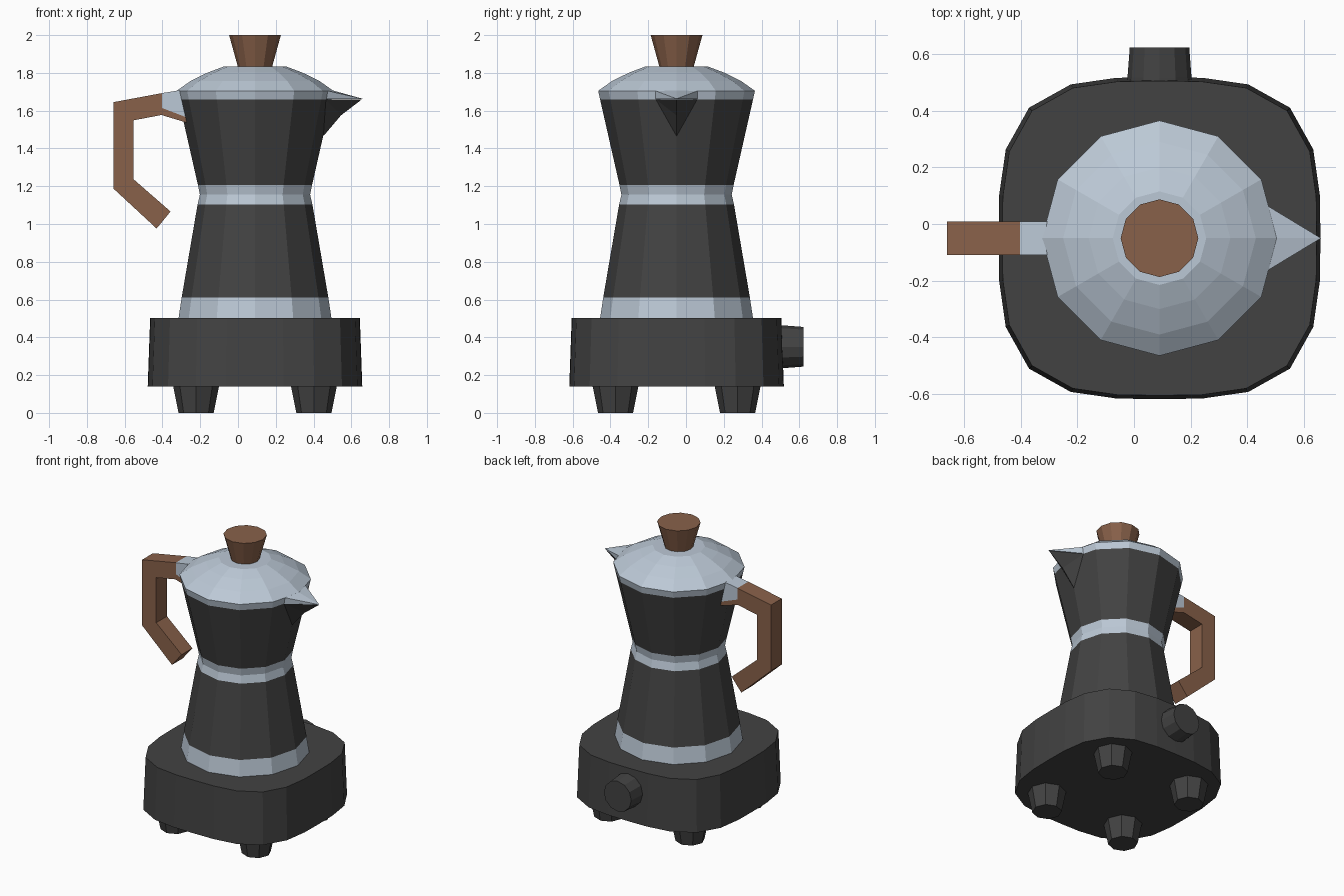
import bpy, bmesh
from math import sin, cos, pi
from mathutils import Vector

if "Cube" in bpy.data.objects:
    bpy.data.objects.remove(bpy.data.objects["Cube"])

CX, CY = 0.09, -0.05   # axis of the pot


def material(name, rgb):
    m = bpy.data.materials.new(name)
    m.diffuse_color = (*rgb, 1)
    m.use_nodes = True
    m.node_tree.nodes["Principled BSDF"].inputs["Base Color"].default_value = m.diffuse_color
    return m


DARK = material("charcoal", (0.055, 0.055, 0.055))
SILVER = material("pale_silver", (0.50, 0.58, 0.67))
WOOD = material("brown_wood", (0.25, 0.12, 0.068))


def finish(name, bm, mats, origin=(0, 0, 0)):
    bmesh.ops.recalc_face_normals(bm, faces=bm.faces)
    me = bpy.data.meshes.new(name)
    bm.to_mesh(me)
    bm.free()
    for m in mats:
        me.materials.append(m)
    ob = bpy.data.objects.new(name, me)
    ob.location = origin
    bpy.context.collection.objects.link(ob)
    return ob


def circle(a):
    return cos(a), sin(a)


def squircle(a):
    # rounded square outline with bulging sides
    c, s = abs(cos(a)), abs(sin(a))
    k = (c ** 3.3 + s ** 3.3) ** (-1 / 3.3)
    return cos(a) * k, sin(a) * k


def loft(name, rings, mats, origin, sides=12, shape=circle, bands=None):
    """Stack of (radius, height) rings, capped; bands = material per step."""
    bm = bmesh.new()
    loops = []
    for r, z in rings:
        pts = [shape(2 * pi * i / sides) for i in range(sides)]
        loops.append([bm.verts.new((r * x, r * y, z)) for x, y in pts])
    for k in range(len(rings) - 1):
        lo, hi = loops[k], loops[k + 1]
        for i in range(sides):
            j = (i + 1) % sides
            f = bm.faces.new((lo[i], lo[j], hi[j], hi[i]))
            f.material_index = bands[k] if bands else 0
    bm.faces.new(loops[0][::-1])
    bm.faces.new(loops[-1])
    return finish(name, bm, mats, origin)


def slab(name, profile, mat, width=0.118):
    """Extrude an x-z outline along y, centred on the pot axis."""
    bm = bmesh.new()
    face = bm.faces.new([bm.verts.new((x, CY - width / 2, z)) for x, z in profile])
    ext = bmesh.ops.extrude_face_region(bm, geom=[face])
    moved = [v for v in ext["geom"] if isinstance(v, bmesh.types.BMVert)]
    bmesh.ops.translate(bm, vec=(0, width, 0), verts=moved)
    return finish(name, bm, [mat])


def solid(name, pts, faces, mat):
    bm = bmesh.new()
    vs = [bm.verts.new((x, CY + y, z)) for x, y, z in pts]
    for f in faces:
        bm.faces.new([vs[i] for i in f])
    return finish(name, bm, [mat])


# Heater base and its four feet
loft("heater_base", [(0.568, 0.14), (0.555, 0.502)], [DARK], (CX, CY, 0), 24, squircle)
for sx, side in ((-1, "left"), (1, "right")):
    for sy, end in ((-1, "front"), (1, "back")):
        loft(f"{end}_{side}_foot", [(0.093, 0), (0.122, 0.145)], [DARK],
             (CX + sx * 0.312, CY + sy * 0.323, 0), 8)

# Control dial on the back of the base
dial = loft("control_dial", [(0.115, 0), (0.113, 0.06), (0.105, 0.165)], [DARK],
            (CX, 0.457, 0.35))
dial.rotation_euler = (-pi / 2, 0, 0)

# Pot body: silver foot band, dark boiler, silver waist, dark jug
loft("pot_body",
     [(0.405, 0.50), (0.388, 0.612), (0.304, 1.103), (0.292, 1.155), (0.302, 1.206), (0.405, 1.66)],
     [DARK, SILVER], (CX, CY, 0), bands=[1, 0, 1, 1, 0])

# Domed lid and its grip
loft("lid", [(0.405, 1.66), (0.415, 1.705), (0.34, 1.758), (0.25, 1.802), (0.165, 1.834)],
     [SILVER], (CX, CY, 0))
loft("lid_grip", [(0.09, 1.83), (0.137, 2.0)], [WOOD], (CX, CY, 0))

# Dark pouring spout
solid("spout", [(0.465, -0.11, 1.66), (0.465, 0.11, 1.66), (0.656, 0, 1.66),
                (0.545, 0, 1.575), (0.452, 0, 1.465)],
      [(0, 1, 2), (0, 2, 3), (1, 3, 2), (0, 3, 4), (1, 4, 3), (0, 4, 1)], DARK)

# Silver lid tongue covering the spout
solid("spout_cover", [(0.475, -0.112, 1.705), (0.475, 0.112, 1.705), (0.505, 0, 1.706),
                      (0.66, 0, 1.663), (0.468, -0.112, 1.661), (0.468, 0.112, 1.661)],
      [(0, 3, 2), (1, 2, 3), (0, 4, 3), (1, 3, 5), (4, 5, 3), (0, 2, 1), (0, 1, 5, 4)], SILVER)

# Wooden handle and silver bracket
slab("handle", [(-0.402, 1.693), (-0.66, 1.645), (-0.66, 1.188), (-0.431, 0.976),
                (-0.357, 1.066), (-0.552, 1.236), (-0.552, 1.549), (-0.405, 1.577),
                (-0.25, 1.53), (-0.25, 1.556), (-0.402, 1.614)], WOOD)
slab("handle_bracket", [(-0.402, 1.693), (-0.402, 1.614), (-0.25, 1.556), (-0.25, 1.70),
                        (-0.31, 1.708)], SILVER)
